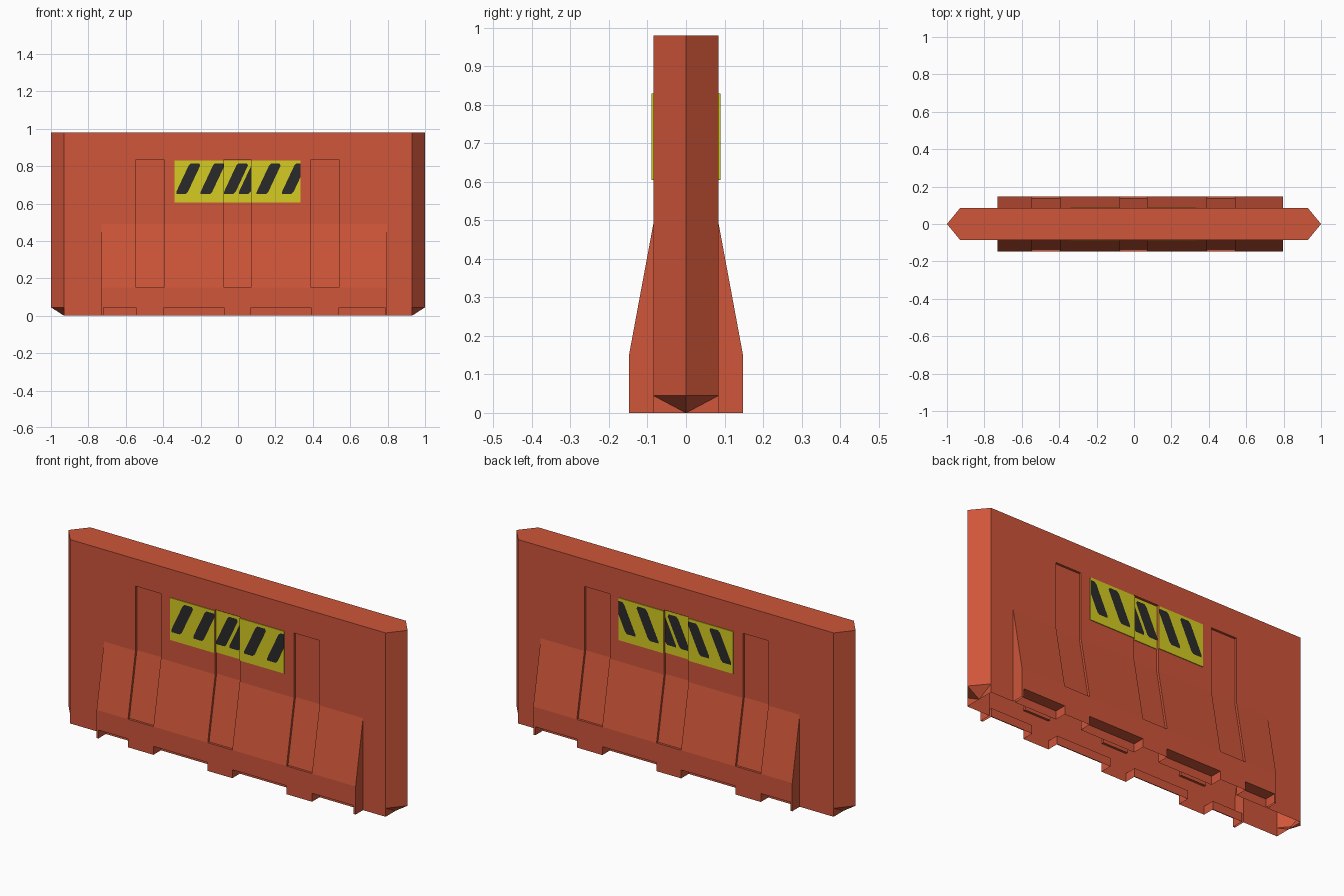
import bpy, bmesh
from mathutils import Vector

if "Cube" in bpy.data.objects:
    bpy.data.objects.remove(bpy.data.objects["Cube"])


def material(name, col):
    m = bpy.data.materials.new(name)
    m.diffuse_color = (*col, 1)
    m.use_nodes = True
    m.node_tree.nodes["Principled BSDF"].inputs["Base Color"].default_value = m.diffuse_color
    return m


ORANGE = material("orange plastic", (0.62, 0.092, 0.042))
YELLOW = material("sign yellow", (0.66, 0.60, 0.016))
BLACK = material("stripe black", (0.023, 0.023, 0.024))


def finish(bm, name, mat):
    """Turn the front half into an object mirrored to the back."""
    bmesh.ops.remove_doubles(bm, verts=bm.verts, dist=0.0001)
    me = bpy.data.meshes.new(name)
    bm.to_mesh(me)
    bm.free()
    me.materials.append(mat)
    ob = bpy.data.objects.new(name, me)
    bpy.context.collection.objects.link(ob)
    mod = ob.modifiers.new("front to back", 'MIRROR')
    mod.use_axis = (False, True, False)
    mod.merge_threshold = 0.0005
    return ob


def face(bm, pts, toward):
    """Face through pts whose normal points along toward."""
    f = bm.faces.new([bm.verts.new(p) for p in pts])
    f.normal_update()
    if f.normal.dot(Vector(toward)) < 0:
        f.normal_flip()
    return f


# Key dimensions: depths are distances in front of y = 0
H, XE, D, DF, R = 0.98, 0.93, 0.085, 0.148, 0.012
ZS, ZK, ZC, ZN = 0.49, 0.15, 0.835, 0.045   # flare top, kink, channel top, notch top
FX0, FX1 = -0.73, 0.797
CHANNELS = [(-0.545, -0.395), (-0.075, 0.07), (0.39, 0.54)]

plain = [(D, H), (D, 0)]
foot = [(D, H), (D, ZS), (DF, ZK), (DF, 0)]
notched = [(D, H), (D, ZS), (DF, ZK), (DF, ZN), (D, ZN), (D, 0)]
channel = [(D, H), (D, ZC), (D - R, ZC), (D - R, ZS), (DF - R, ZK), (DF, ZK), (DF, 0)]

flare_end = [(D, ZS), (DF, ZK), (DF, 0), (D, 0)]
notch_side = [(D, ZN), (DF, ZN), (DF, 0), (D, 0)]
channel_side = [(D, ZC), (D - R, ZC), (D - R, ZS), (DF - R, ZK), (DF, ZK), (D, ZS)]

bm = bmesh.new()


def strip(profile, x0, x1):
    for (d0, z0), (d1, z1) in zip(profile, profile[1:]):
        bm.faces.new([bm.verts.new(p) for p in (
            (x0, -d0, z0), (x0, -d1, z1), (x1, -d1, z1), (x1, -d0, z0))])


def wall(poly, x, side):
    face(bm, [(x, -d, z) for d, z in poly], (side, 0, 0))


# Plain ends of the panel and the sides of the flared base
strip(plain, -XE, FX0)
strip(plain, FX1, XE)
wall(flare_end, FX0, -1)
wall(flare_end, FX1, 1)

# Thin end feet
strip(foot, FX0, FX0 + 0.01)
strip(foot, FX1 - 0.012, FX1)

# Recessed vertical channels
for x0, x1 in CHANNELS:
    strip(channel, x0, x1)
    wall(channel_side, x0, 1)
    wall(channel_side, x1, -1)

# Lifting notches between the feet
edges = [FX0 + 0.01] + [x for c in CHANNELS for x in c] + [FX1 - 0.012]
for x0, x1 in zip(edges[::2], edges[1::2]):
    strip(notched, x0, x1)
    wall(notch_side, x0, 1)
    wall(notch_side, x1, -1)

# Flat top, pointed ends and their undercut bottoms (the underside is open)
face(bm, [(-1, 0, H), (-XE, -D, H), (XE, -D, H), (1, 0, H)], (0, 0, 1))
for s in (-1, 1):
    a, tip, b, c = (s * XE, -D, ZN), (s, 0, ZN), (s * XE, 0, 0), (s * XE, -D, 0)
    face(bm, [a, tip, (s, 0, H), (s * XE, -D, H)], (s, -0.5, 0))
    face(bm, [a, tip, b], (s, 0, -1))
    face(bm, [a, b, c], (s, 0, 0))
finish(bm, "barrier_shell", ORANGE)

# Warning sign, stepping into the middle channel
SX0, SX1, SZ0, SZ1, T = -0.34, 0.335, 0.605, 0.83, 0.004
C0, C1 = CHANNELS[1]
SEGMENTS = [(SX0, C0, D), (C0, C1, D - R), (C1, SX1, D)]
bm = bmesh.new()
for x0, x1, d in SEGMENTS:
    geo = bmesh.ops.create_cube(bm, size=1)['verts']
    for v in geo:
        v.co = Vector(((x0 + x1) / 2 + v.co.x * (x1 - x0),
                       -(d + T / 2) + v.co.y * T,
                       (SZ0 + SZ1) / 2 + v.co.z * (SZ1 - SZ0)))
finish(bm, "warning_sign", YELLOW)

# Slanted stripes with clipped corners, trimmed to each sign segment
STRIPES = [[-0.33, -0.2], [-0.075, 0.005], [0.10, 0.235]]
Z0, Z1, W, LEAN = 0.65, 0.815, 0.062, 0.066
bm = bmesh.new()
for (x0, x1, d), starts in zip(SEGMENTS, STRIPES):
    part = bmesh.new()
    y = -(d + T + 0.0015)
    for x in starts:
        k = 0.012
        face(part, [(x, y, Z0 + k), (x, y, Z0), (x + W - k, y, Z0), (x + W, y, Z0 + k),
                    (x + W + LEAN, y, Z1 - k), (x + W + LEAN - k / 2, y, Z1),
                    (x + LEAN + k, y, Z1), (x + LEAN, y, Z1 - k)], (0, -1, 0))
    for px, n in ((x0, -1), (x1, 1)):
        bmesh.ops.bisect_plane(part, geom=part.verts[:] + part.edges[:] + part.faces[:],
                               plane_co=(px, 0, 0), plane_no=(n, 0, 0), clear_outer=True)
    for f in part.faces:
        face(bm, [v.co for v in f.verts], (0, -1, 0))
    part.free()
finish(bm, "sign_stripes", BLACK)
